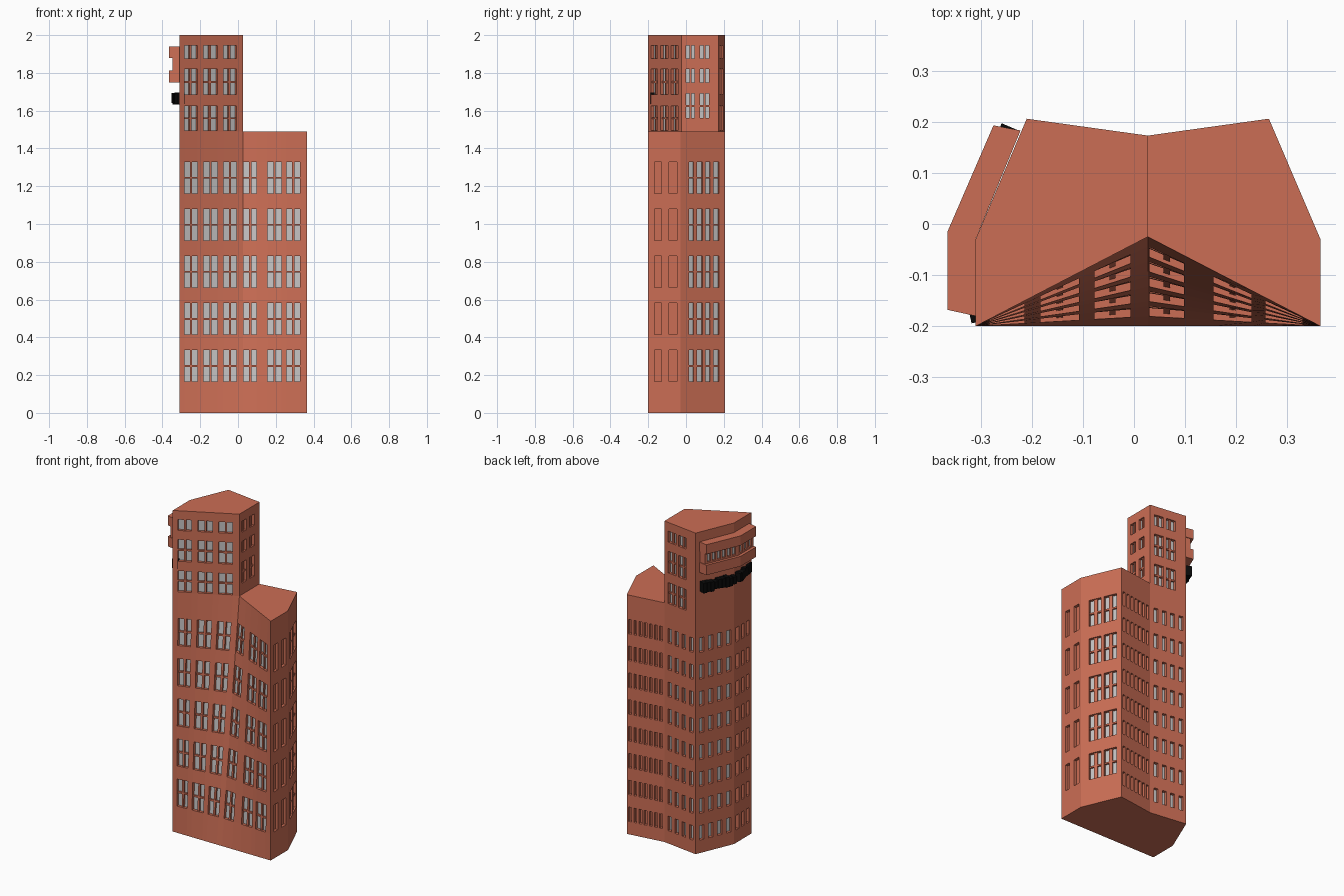
import bpy, bmesh, random
from mathutils import Vector

random.seed(4)
if "Cube" in bpy.data.objects:
    bpy.data.objects.remove(bpy.data.objects["Cube"])


def material(name, colour, rough):
    m = bpy.data.materials.new(name)
    m.use_nodes = True
    m.diffuse_color = (*colour, 1)
    node = m.node_tree.nodes["Principled BSDF"]
    node.inputs["Base Color"].default_value = (*colour, 1)
    node.inputs["Roughness"].default_value = rough
    return m


MATS = [material("terracotta", (0.60, 0.155, 0.09), 0.8),
        material("pale_glass", (0.55, 0.54, 0.54), 0.5),
        material("black", (0.003, 0.003, 0.003), 0.6)]
BRICK, GLASS, BLACK = range(3)


def finish(name, bm):
    mesh = bpy.data.meshes.new(name)
    bmesh.ops.remove_doubles(bm, verts=bm.verts, dist=0.00005)
    bm.to_mesh(mesh)
    bm.free()
    for m in MATS:
        mesh.materials.append(m)
    obj = bpy.data.objects.new(name, mesh)
    bpy.context.collection.objects.link(obj)


def face(bm, pts, mat=BRICK):
    bm.faces.new([bm.verts.new(p) for p in pts]).material_index = mat


def prism(bm, outline, z0, z1, mat=BRICK):
    """Closed upright prism on a counter-clockwise outline."""
    low = [(x, y, z0) for x, y in outline]
    top = [(x, y, z1) for x, y in outline]
    face(bm, low[::-1], mat)
    face(bm, top, mat)
    for i in range(len(low)):
        j = (i + 1) % len(low)
        face(bm, [low[i], low[j], top[j], top[i]], mat)


def wall(name, a, b, z0, z1, cols=(), rows=(), a_top=None, b_top=None,
         depth=0.018, back=GLASS, mullion=0.0, transom=False):
    """Wall from a to b (may twist towards its top) with recessed windows."""
    a, b = Vector(a), Vector(b)
    a_top, b_top = Vector(a_top or a), Vector(b_top or b)
    run = b - a
    inward = Vector((-run.y, run.x)).normalized()
    bm = bmesh.new()

    def pt(u, z, d=0.0):
        t = (z - z0) / (z1 - z0)
        p = a.lerp(a_top, t).lerp(b.lerp(b_top, t), u) + inward * d
        return (p.x, p.y, z)

    def quad(u0, u1, w0, w1, d=0.0, mat=BRICK):
        face(bm, [pt(u0, w0, d), pt(u1, w0, d), pt(u1, w1, d), pt(u0, w1, d)], mat)

    def sides(u0, u1, w0, w1, d0, d1):
        ring = [(u0, w0), (u1, w0), (u1, w1), (u0, w1)]
        for (ua, wa), (ub, wb) in zip(ring, ring[1:] + ring[:1]):
            face(bm, [pt(ua, wa, d0), pt(ub, wb, d0), pt(ub, wb, d1), pt(ua, wa, d1)])

    us = sorted({0, 1, *(u for c in cols for u in c)})
    zs = sorted({z0, z1, *(z for r in rows for z in r)})
    for u0, u1 in zip(us, us[1:]):
        for w0, w1 in zip(zs, zs[1:]):
            if (u0, u1) not in cols or (w0, w1) not in rows:
                quad(u0, u1, w0, w1)
                continue
            # window: jambs, pane and bars
            sides(u0, u1, w0, w1, 0, depth)
            quad(u0, u1, w0, w1, depth, back)
            um, wm, half = (u0 + u1) / 2, (w0 + w1) / 2, mullion / run.length / 2
            bars = [(um - half, um + half, w0, w1)] if mullion else []
            if transom and w1 - w0 > 0.1:
                bars.append((u0, u1, wm - 0.005, wm + 0.005))
            for bar in bars:
                quad(*bar, depth * 0.4)
                sides(*bar, depth * 0.4, depth)
    finish(name, bm)


def even(n, fill, start=0.0, end=1.0):
    """n evenly spaced window columns along a wall."""
    step = (end - start) / n
    return [(start + step * (i + 0.5 - fill / 2), start + step * (i + 0.5 + fill / 2))
            for i in range(n)]


# Plan corners, counter-clockwise
FRONT_R, FOLD_LOW, FOLD = (-0.31, -0.2), (0.027, -0.2), (0.027, -0.025)
FRONT_L, SIDE_L, BACK_L = (0.365, -0.2), (0.365, -0.03), (0.264, 0.206)
NOTCH, BACK_R, SIDE_R = (0.027, 0.173), (-0.21, 0.206), (-0.31, -0.03)
LOW, HIGH = 1.49, 2.0

big_rows = [(0.165 + 0.249 * i, 0.333 + 0.249 * i) for i in range(5)]
small_rows = [(0.08 + 0.167 * i, 0.17 + 0.167 * i) for i in range(8)]
tower_rows = [(1.495, 1.625), (1.685, 1.82), (1.877, 1.945)]
side_rows = [(1.56, 1.69), (1.75, 1.82), (1.877, 1.945)]
tower_cols = [(0.08, 0.285), (0.378, 0.6), (0.69, 0.9)]
annex_cols = [(0.01, 0.21), (0.38, 0.6), (0.68, 0.895)]
pair = dict(mullion=0.012, transom=True)

# Front: two twisted walls folding inwards towards the top
wall("front_wall_right", FRONT_R, FOLD_LOW, 0, LOW, tower_cols, big_rows, b_top=FOLD, **pair)
wall("front_wall_left", FOLD_LOW, FRONT_L, 0, LOW, annex_cols, big_rows, a_top=FOLD, **pair)

# Left side
wall("left_wall", FRONT_L, SIDE_L, 0, LOW, [(0.2, 0.42), (0.64, 0.9)], big_rows, back=BRICK)
wall("left_slanted_wall", SIDE_L, BACK_L, 0, LOW, [(0.2, 0.5), (0.57, 0.87)], big_rows,
     mullion=0.02, transom=True)

# Back and right side, with closer rows of small windows
wall("back_wall_left", BACK_L, NOTCH, 0, LOW, even(7, 0.55, 0.02, 0.98), small_rows, back=BRICK)
wall("back_wall_right", NOTCH, BACK_R, 0, LOW, even(4, 0.5, 0.05, 0.97), small_rows)
wall("right_slanted_wall", BACK_R, SIDE_R, 0, LOW, even(4, 0.5, 0.04, 0.98), small_rows)
wall("right_wall", SIDE_R, FRONT_R, 0, LOW, even(3, 0.5, 0.05, 0.95), small_rows, back=BRICK)

# Tower above the lower roof
wall("tower_front", FRONT_R, FOLD, LOW, HIGH, tower_cols, tower_rows, **pair)
wall("tower_left", FOLD, NOTCH, LOW, HIGH, [(0.13, 0.36), (0.5, 0.74)], side_rows, **pair)
wall("tower_back", NOTCH, BACK_R, LOW, HIGH, [(0.12, 0.37), (0.45, 0.7)], tower_rows, **pair)
wall("tower_right_slanted", BACK_R, SIDE_R, LOW, HIGH)
wall("tower_right", SIDE_R, FRONT_R, LOW, HIGH)

# Roofs and underside
for name, outline, z in (
        ("tower_roof", [FRONT_R, FOLD, NOTCH, BACK_R, SIDE_R], HIGH),
        ("annex_roof", [FOLD, FRONT_L, SIDE_L, BACK_L, NOTCH], LOW),
        ("underside", [FRONT_R, SIDE_R, BACK_R, NOTCH, BACK_L, SIDE_L, FRONT_L], 0)):
    bm = bmesh.new()
    face(bm, [(x, y, z) for x, y in outline])
    finish(name, bm)

# Bay: two projecting bands with a recessed window strip between them
bay = [(-0.222, 0.183), (-0.275, 0.193), (-0.365, -0.015),
       (-0.365, -0.168), (-0.31, -0.18), SIDE_R]
for name, z0, z1 in (("bay_upper_band", 1.88, 1.94), ("bay_lower_band", 1.75, 1.812)):
    bm = bmesh.new()
    prism(bm, bay, z0, z1)
    finish(name, bm)
strip = [(-0.222, 0.178), (-0.26, 0.186), (-0.347, -0.018), (-0.347, -0.168), (-0.31, -0.176)]
for i, n in enumerate((0, 6, 3, 0)):
    wall(f"bay_strip_{i + 1}", strip[i], strip[i + 1], 1.812, 1.88,
         even(n, 0.55, 0.05, 0.95) if n else [], [(1.822, 1.87)], depth=0.01)

# Black sign: plain uneven blocks in a row below the bay
bm = bmesh.new()
for start, end, n in (((-0.242, 0.191), (-0.33, -0.015), 9), ((-0.335, -0.03), (-0.3, -0.192), 7)):
    start, end = Vector(start), Vector(end)
    step = (end - start) / n
    out = Vector((step.y, -step.x)).normalized() * 0.018
    for i in range(n):
        p, q = start + step * (i + 0.04), start + step * (i + 0.94)
        drop, rise = random.uniform(0, 0.012), random.uniform(0, 0.014)
        prism(bm, [p + out, q + out, q - out, p - out], 1.63 + drop, 1.697 - rise, BLACK)
finish("sign_blocks", bm)
